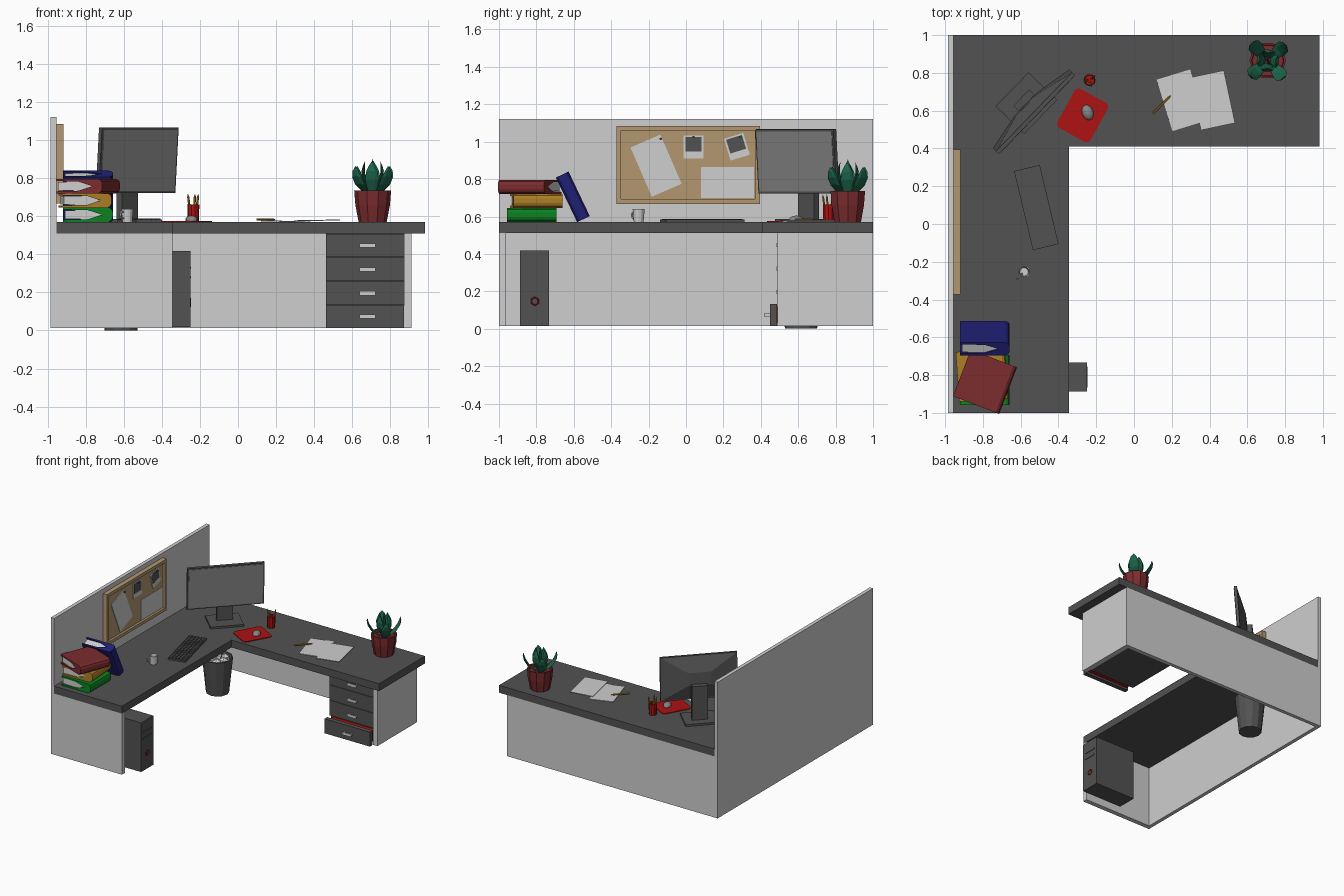
import bpy, bmesh, math, random
from mathutils import Matrix, Vector, Euler

if "Cube" in bpy.data.objects:
    bpy.data.objects.remove(bpy.data.objects["Cube"])

random.seed(4)
R = math.radians

def mat(name, c):
    m = bpy.data.materials.new(name)
    m.diffuse_color = (*c, 1)
    m.use_nodes = True
    m.node_tree.nodes["Principled BSDF"].inputs["Base Color"].default_value = m.diffuse_color
    return m

LIGHT = mat("light_grey", (0.62, 0.62, 0.62))
DARK = mat("dark_grey", (0.085, 0.085, 0.085))
MID = mat("mid_grey", (0.24, 0.24, 0.24))
RED = mat("bright_red", (0.42, 0.006, 0.006))
MAROON = mat("maroon", (0.2, 0.025, 0.028))
YELLOW = mat("mustard", (0.42, 0.21, 0.02))
GREEN = mat("green", (0.004, 0.22, 0.015))
BLUE = mat("navy_blue", (0.014, 0.014, 0.18))
TAN = mat("cork_tan", (0.45, 0.31, 0.16))
LEAF = mat("leaf_green", (0.012, 0.13, 0.07))

def make(name, bm, m, loc=(0, 0, 0), rot=(0, 0, 0), smooth=False):
    bmesh.ops.recalc_face_normals(bm, faces=bm.faces[:])
    bm.transform(Matrix.Translation(loc) @ Euler(rot).to_matrix().to_4x4())
    me = bpy.data.meshes.new(name)
    bm.to_mesh(me)
    bm.free()
    me.materials.append(m)
    if smooth:
        for p in me.polygons:
            p.use_smooth = True
    ob = bpy.data.objects.new(name, me)
    bpy.context.collection.objects.link(ob)
    return ob

def box(name, loc, size, m, rot=(0, 0, 0)):
    bm = bmesh.new()
    bmesh.ops.create_cube(bm, size=1)
    bm.transform(Matrix.Diagonal((*size, 1)))
    return make(name, bm, m, loc, rot)

def slab(name, x, y, z, m):
    """Box given by its ranges."""
    return box(name, [(a + b) / 2 for a, b in (x, y, z)], [b - a for a, b in (x, y, z)], m)

def prism(name, pts, z0, z1, m, loc=(0, 0, 0), rot=(0, 0, 0)):
    bm = bmesh.new()
    f = bm.faces.new([bm.verts.new((x, y, z0)) for x, y in pts])
    ext = bmesh.ops.extrude_face_region(bm, geom=[f], use_keep_orig=True)
    vs = [v for v in ext["geom"] if isinstance(v, bmesh.types.BMVert)]
    bmesh.ops.translate(bm, verts=vs, vec=(0, 0, z1 - z0))
    return make(name, bm, m, loc, rot)

def loft(name, rings, m, loc=(0, 0, 0), rot=(0, 0, 0), smooth=False):
    """Skin a list of equal-sized point rings and merge collapsed ends."""
    bm = bmesh.new()
    vs = [[bm.verts.new(p) for p in r] for r in rings]
    n = len(rings[0])
    for a, b in zip(vs, vs[1:]):
        for i in range(n):
            bm.faces.new((a[i], a[(i + 1) % n], b[(i + 1) % n], b[i]))
    bmesh.ops.remove_doubles(bm, verts=bm.verts[:], dist=1e-5)
    return make(name, bm, m, loc, rot, smooth)

def lathe(name, prof, n, m, loc=(0, 0, 0), rot=(0, 0, 0)):
    rings = [[(r * math.cos(2 * math.pi * i / n), r * math.sin(2 * math.pi * i / n), z)
              for i in range(n)] for r, z in prof]
    return loft(name, rings, m, loc, rot)

def torus(name, big, small, n, k, m, loc, rot):
    prof = [(big + small * math.cos(2 * math.pi * j / k), small * math.sin(2 * math.pi * j / k))
            for j in range(k + 1)]
    return lathe(name, prof, n, m, loc, rot)

# desk: L-shaped top, wall and panels
T = 0.571
prism("desk_top", [(-0.955, -1), (-0.345, -1), (-0.345, 0.41), (0.983, 0.41), (0.983, 1), (-0.955, 1)],
      0.511, T, DARK)
slab("side_wall", (-0.985, -0.955), (-1, 1), (0.014, 1.122), LIGHT)
slab("front_panel", (-0.955, -0.345), (-1, -0.962), (0.014, 0.511), LIGHT)
slab("back_panel", (-0.955, 0.91), (0.97, 1), (0.014, 0.511), LIGHT)

# drawer cabinet, bottom drawer pulled open
slab("cabinet_side", (0.872, 0.912), (0.49, 0.97), (0.014, 0.511), LIGHT)
slab("cabinet_body", (0.462, 0.872), (0.537, 0.97), (0.014, 0.511), DARK)
edges = [0.014, 0.135, 0.26, 0.386, 0.511]
for i in range(4):
    y = 0.45 if i == 0 else 0.515
    z0, z1 = edges[i], edges[i + 1] - 0.003
    slab(f"drawer_front_{i}", (0.464, 0.872), (y, y + 0.036), (z0, z1), DARK)
    zc = (z0 + z1) / 2
    slab(f"drawer_handle_{i}", (0.64, 0.722), (y - 0.03, y - 0.02), (zc - 0.011, zc + 0.011), LIGHT)
    for x in (0.645, 0.709):
        slab(f"handle_post_{i}", (x, x + 0.008), (y - 0.02, y), (zc - 0.008, zc + 0.008), LIGHT)
slab("drawer_tray", (0.48, 0.855), (0.486, 0.54), (0.03, 0.118), RED)

# cork board with pinned sheets
slab("cork_sheet", (-0.955, -0.936), (-0.37, 0.395), (0.668, 1.085), TAN)
for y in ((-0.372, -0.347), (0.37, 0.395)):
    slab("cork_frame_side", (-0.955, -0.918), y, (0.668, 1.085), TAN)
for z in ((0.668, 0.693), (1.06, 1.085)):
    slab("cork_frame_rail", (-0.955, -0.918), (-0.347, 0.37), z, TAN)

def pinned(name, y, z, w, h, a, m, x=-0.934):
    box(name, (x, y, z), (0.005, w, h), m, (R(a), 0, 0))

pinned("pinned_page", -0.16, 0.872, 0.174, 0.287, 23.4, LIGHT)
pinned("pinned_note", 0.222, 0.782, 0.283, 0.165, 0, LIGHT)
for k, (y, z, a) in enumerate([(0.04, 0.972, 0), (0.272, 0.973, 17)]):
    pinned(f"photo_card_{k}", y, z, 0.108, 0.122, a, LIGHT)
    up = Vector((-math.sin(R(a)), math.cos(R(a)))) * 0.014
    pinned(f"photo_{k}", y + up.x, z + up.y, 0.088, 0.077, a, DARK, -0.932)
for y, z, m in ((-0.135, 1.015, DARK), (0.04, 1.025, DARK), (0.29, 1.025, GREEN)):
    lathe("pin", [(0, 0), (0.007, 0), (0.007, 0.012), (0, 0.012)], 6, m, (-0.932, y, z), (0, R(90), 0))

# monitor: local -y faces the user, turned to the corner
RZ = R(46)
MR = (R(4), 0, RZ)
def mon(x, y, z):
    return Vector((-0.53, 0.595, 0.895)) + Euler(MR).to_matrix() @ Vector((x, y, z))
box("monitor_frame", mon(0, 0, 0), (0.58, 0.022, 0.345), DARK, MR)
box("monitor_screen", mon(0, -0.012, 0), (0.558, 0.004, 0.323), MID, MR)
rect = lambda w, h, y: [(-w, y, -h), (w, y, -h), (w, y, h), (-w, y, h)]
loft("monitor_back", [rect(0.285, 0.168, 0.01), rect(0.085, 0.05, 0.055), rect(0, 0, 0.055)],
     DARK, mon(0, 0, 0), MR)
box("monitor_neck", (-0.582, 0.655, 0.72), (0.12, 0.04, 0.28), DARK, (0, 0, RZ))
box("monitor_base", (-0.57, 0.64, T + 0.008), (0.25, 0.21, 0.016), DARK, (0, 0, RZ))

# keyboard with rows of keys
KR = R(-76.6)
box("keyboard", (-0.517, 0.087, T + 0.006), (0.43, 0.14, 0.012), DARK, (0, 0, KR))
kb = bmesh.new()
for i in range(14):
    for j in range(5):
        M = Matrix.Translation((-0.195 + i * 0.03, -0.052 + j * 0.026, 0)) @ Matrix.Diagonal((0.024, 0.02, 0.006, 1))
        bmesh.ops.create_cube(kb, size=1, matrix=M)
make("keyboard_keys", kb, DARK, (-0.517, 0.087, T + 0.014), (0, 0, KR))

# mouse and rounded mouse pad
pad = [(sx * 0.075 + 0.025 * math.cos(R(a + b)), sy * 0.093 + 0.025 * math.sin(R(a + b)))
       for sx, sy, a in ((1, 1, 0), (-1, 1, 90), (-1, -1, 180), (1, -1, 270)) for b in (0, 30, 60, 90)]
prism("mouse_pad", pad, 0, 0.006, RED, (-0.272, 0.575, T), (0, 0, R(-29)))
bm = bmesh.new()
bmesh.ops.create_uvsphere(bm, u_segments=12, v_segments=8, radius=1)
bm.transform(Matrix.Diagonal((0.03, 0.042, 0.024, 1)))
make("mouse", bm, MID, (-0.245, 0.59, T + 0.01), (0, 0, R(20)), True)

# pencil cup, pencils, mug
lathe("pencil_cup", [(0, 0), (0.029, 0), (0.032, 0.092), (0.027, 0.092), (0.025, 0.01), (0, 0.01)],
      10, RED, (-0.235, 0.762, T))
pencil = [(0, 0), (0.006, 0), (0.006, 0.12), (0.0, 0.138)]
for dx, dy, rx, ry in ((-0.012, 0, 4, -7), (0.01, 0.008, -6, 7), (0.002, -0.012, 8, 3)):
    lathe("cup_pencil", pencil, 6, YELLOW, (-0.235 + dx, 0.762 + dy, T + 0.012), (R(rx), R(ry), 0))
lathe("desk_pencil", pencil, 6, YELLOW, (0.1, 0.585, T + 0.012), (R(90), 0, R(135)))
lathe("mug", [(0, 0), (0.026, 0), (0.032, 0.068), (0.027, 0.068), (0.022, 0.008), (0, 0.008)],
      12, LIGHT, (-0.582, -0.253, T))
torus("mug_handle", 0.018, 0.005, 10, 5, LIGHT, (-0.606, -0.277, T + 0.036), (R(90), 0, R(45)))

# loose sheets
for i, (x, y, a) in enumerate([(0.25, 0.655, 17), (0.415, 0.655, 12)]):
    box(f"loose_sheet_{i}", (x, y, T + 0.003 + i * 0.005), (0.185, 0.285, 0.004), LIGHT, (0, R(1 - 2 * i), R(a)))

# potted plant: ten-sided pot, curved outer and inner leaves
P = (0.708, 0.865)
lathe("plant_pot", [(0, 0), (0.074, 0), (0.091, 0.09), (0.097, 0.165), (0.086, 0.165), (0.083, 0.14), (0, 0.14)],
      10, MAROON, (*P, T))
def leaf(name, path, angle):
    # path points: outward distance, height, half width
    rings = [[(r + 0.3 * w * math.sin(t), w * math.cos(t), z + 0.12 * w * math.sin(t))
              for t in (k * math.pi / 3 for k in range(6))] for r, z, w in path]
    loft(name, rings, LEAF, (*P, T), (0, 0, R(angle)))
outer = [(0.02, 0.13, 0), (0.045, 0.155, 0.024), (0.088, 0.195, 0.038), (0.112, 0.235, 0.036),
         (0.122, 0.268, 0.022), (0.122, 0.295, 0)]
inner = [(0.01, 0.13, 0), (0.022, 0.17, 0.024), (0.042, 0.22, 0.036), (0.05, 0.265, 0.03),
         (0.046, 0.295, 0.016), (0.04, 0.32, 0)]
for i in range(4):
    leaf(f"outer_leaf_{i}", outer, 42 + 90 * i)
    leaf(f"inner_leaf_{i}", inner, 90 * i - 5)
leaf("centre_leaf", [(0, 0.13, 0), (0, 0.2, 0.028), (0, 0.27, 0.028), (0, 0.334, 0)], 20)

# binders: folded cover with rounded spine at +x and pages inside
half = [(-0.13, 0.0375), (0.112, 0.0375), (0.126, 0.028), (0.132, 0.012)]
mirror = lambda pts: pts + [(x, -y) for x, y in reversed(pts)]
cover = mirror(half)[:] + [(-0.13, -0.027), (0, -0.024), (0.075, 0), (0, 0.024), (-0.13, 0.027)]
pages = [(-0.12, -0.022), (0, -0.025), (0.076, 0), (0, 0.025), (-0.12, 0.022)]
def binder(name, loc, m, tilt=0, turn=0):
    rot = (R(90 + tilt), 0, R(turn))
    prism(name + "_cover", cover, -0.132, 0.132, m, loc, rot)
    prism(name + "_pages", pages, -0.124, 0.124, LIGHT, loc, rot)
binder("green_binder", (-0.79, -0.825, T + 0.038), GREEN)
binder("yellow_binder", (-0.805, -0.8, T + 0.113), YELLOW, 0, 4)
binder("red_binder", (-0.79, -0.835, T + 0.188), MAROON, 0, -21)
binder("blue_binder", (-0.79, -0.605, 0.705), BLUE, 115.5)

# computer tower, front faces +x
slab("tower", (-0.61, -0.25), (-0.888, -0.732), (0.018, 0.418), DARK)
for z in (0.28, 0.33):
    slab("tower_slot", (-0.25, -0.246), (-0.865, -0.755), (z - 0.004, z + 0.004), DARK)
torus("power_ring", 0.021, 0.004, 6, 4, RED, (-0.25, -0.808, 0.147), (0, R(90), 0))

# waste bin with crumpled paper
lathe("waste_bin", [(0, 0), (0.086, 0), (0.115, 0.285), (0.107, 0.285), (0.08, 0.015), (0, 0.015)],
      12, DARK, (-0.615, 0.615, 0))
for i in range(8):
    bm = bmesh.new()
    bmesh.ops.create_icosphere(bm, subdivisions=1, radius=0.04)
    for v in bm.verts:
        v.co *= random.uniform(0.8, 1.15)
    r = 0.06 if i < 6 else 0.0
    make(f"paper_ball_{i}", bm, LIGHT, (-0.615 + r * math.cos(i * 1.047), 0.615 + r * math.sin(i * 1.047),
                                        0.26 if i < 6 else 0.21 + 0.075 * (i - 6)))
